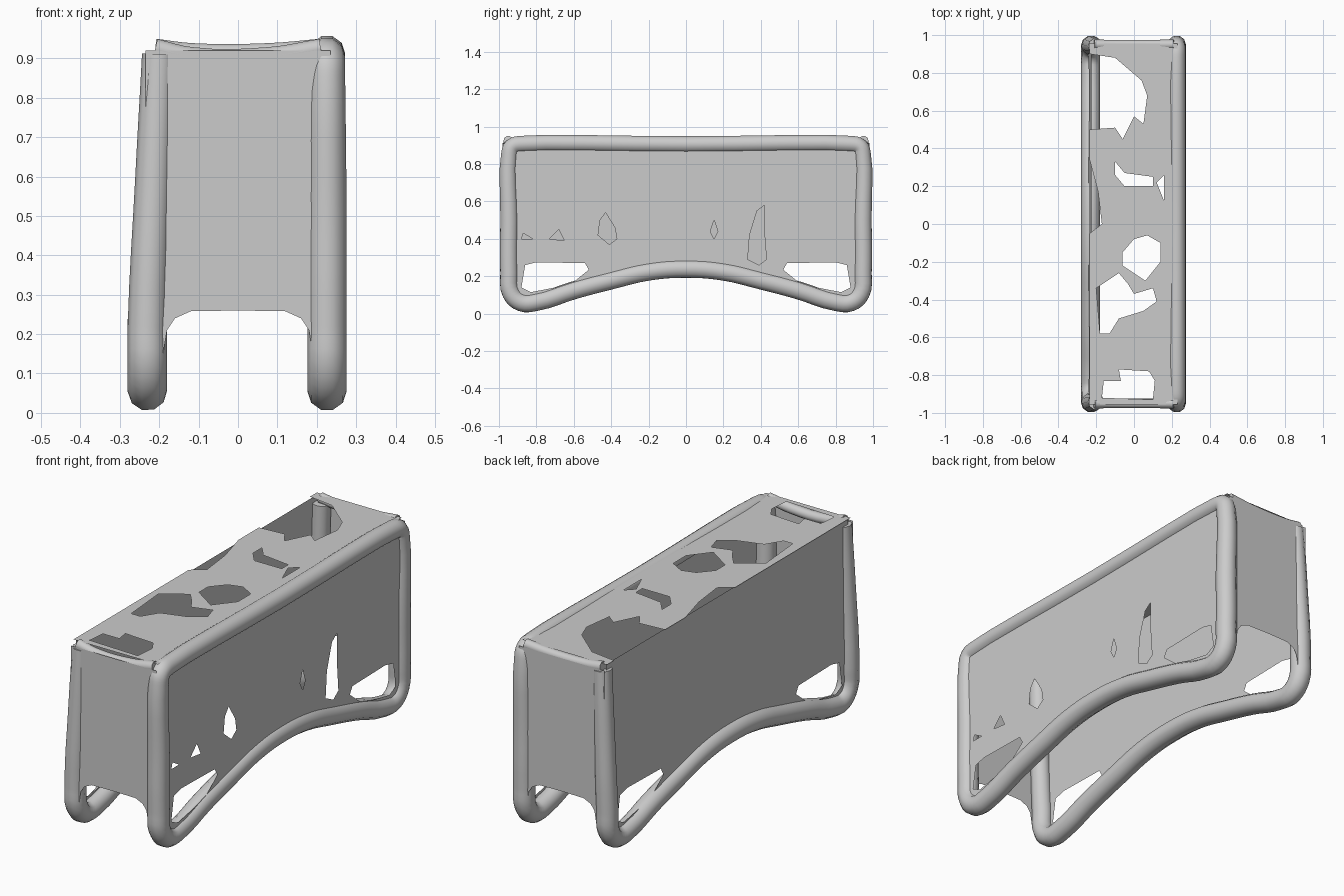
import bpy


def bake(name, curve):
    # turn a curve into a plain mesh object
    tmp = bpy.data.objects.new("tmp", curve)
    bpy.context.collection.objects.link(tmp)
    dg = bpy.context.evaluated_depsgraph_get()
    dg.update()
    mesh = bpy.data.meshes.new_from_object(tmp.evaluated_get(dg))
    bpy.data.objects.remove(tmp)
    ob = bpy.data.objects.new(name, mesh)
    bpy.context.collection.objects.link(ob)
    return ob


def tube(name, pts, closed=False):
    # pts: (x, y, z, radius)
    cu = bpy.data.curves.new(name, 'CURVE')
    cu.dimensions = '3D'
    cu.bevel_depth = 1.0
    cu.bevel_resolution = 3
    cu.resolution_u = 4
    cu.use_fill_caps = True
    sp = cu.splines.new('BEZIER')
    sp.bezier_points.add(len(pts) - 1)
    for bp, (x, y, z, r) in zip(sp.bezier_points, pts):
        bp.co = (x, y, z)
        bp.radius = r
        bp.handle_left_type = bp.handle_right_type = 'AUTO'
    sp.use_cyclic_u = closed
    ob = bake(name, cu)
    for p in ob.data.polygons:
        p.use_smooth = True
    return ob


def sheet(name, loops, place):
    # filled flat outline (first loop) with holes (other loops), then placed in 3D
    cu = bpy.data.curves.new(name, 'CURVE')
    cu.dimensions = '2D'
    cu.fill_mode = 'BOTH'
    for loop in loops:
        sp = cu.splines.new('POLY')
        sp.points.add(len(loop) - 1)
        for p, (u, v) in zip(sp.points, loop):
            p.co = (u, v, 0, 1)
        sp.use_cyclic_u = True
    ob = bake(name, cu)
    for v in ob.data.vertices:
        v.co = place(v.co.x, v.co.y)
    ob.data.update()
    return ob


def mirror(half):
    return half + [(-u, v) for u, v in reversed(half) if u != 0]


# Arched bottom rail, shared by both sides: (y, z)
arch = mirror([(-0.945, 0.22), (-0.935, 0.11), (-0.88, 0.06), (-0.8, 0.063),
               (-0.6, 0.125), (-0.4, 0.178), (-0.2, 0.225), (0, 0.24)])

# Right frame: posts, top rail and arched rail as one loop
upper = [(0.945, 0.5), (0.945, 0.85), (0.93, 0.893), (0.88, 0.907), (0, 0.905),
         (-0.88, 0.907), (-0.93, 0.893), (-0.945, 0.85), (-0.945, 0.5)]
tube("right_frame", [(0.226, y, z, 0.05 if z < 0.8 else 0.046)
                     for y, z in arch + upper], True)

# Left frame: tapering posts and arched rail, no top rail
posts = [(-0.94, 0.91), (-0.945, 0.6)]
left = posts + arch + [(-y, z) for y, z in reversed(posts)]
tube("left_frame", [(-0.23 + max(0, z - 0.25) * 0.045, y, z,
                     0.05 - max(0, z - 0.25) * 0.01) for y, z in left])

# Side panels
outline = arch + [(0.94, 0.9), (-0.94, 0.9)]
corner = [(-0.86, 0.26), (-0.8, 0.275), (-0.54, 0.27), (-0.52, 0.235),
          (-0.6, 0.17), (-0.7, 0.14), (-0.83, 0.115), (-0.88, 0.14)]
corners = [corner, [(-y, z) for y, z in corner]]
tears = [
    [(-0.43, 0.54), (-0.38, 0.46), (-0.37, 0.4), (-0.41, 0.37), (-0.47, 0.42), (-0.46, 0.5)],
    [(0.38, 0.55), (0.42, 0.58), (0.42, 0.42), (0.43, 0.29), (0.39, 0.26), (0.33, 0.29), (0.34, 0.42)],
    [(0.13, 0.44), (0.15, 0.5), (0.17, 0.44), (0.15, 0.4)],
    [(-0.88, 0.4), (-0.87, 0.43), (-0.82, 0.4)],
    [(-0.73, 0.4), (-0.68, 0.45), (-0.65, 0.39)],
]
sheet("right_panel", [outline] + corners + tears, lambda u, v: (0.25, u, v))
outline_left = arch + [(0.95, 0.94), (-0.95, 0.94)]
sheet("left_panel", [outline_left] + corners,
      lambda u, v: (-0.24 + max(0, v - 0.25) * 0.022, u, v))

# End panels with rounded leg opening
end = mirror([(-0.235, 0.92), (-0.235, 0.15), (-0.19, 0.15), (-0.18, 0.21),
              (-0.16, 0.24), (-0.12, 0.258), (0, 0.26)])
sheet("front_panel", [end], lambda u, v: (u, -0.975, v))
sheet("back_panel", [end], lambda u, v: (-u, 0.975, v))

# Rounded top edges of the ends
for name, y, sag in (("front_top_edge", -0.95, 0.015), ("back_top_edge", 0.95, 0.005)):
    tube(name, [(-0.21, y, 0.925, 0.026), (-0.12, y, 0.92 - sag, 0.025),
                (0.08, y, 0.92 - sag, 0.025), (0.21, y, 0.925, 0.026)])

# Top panel with torn left edge and holes
top = [(-0.235, -0.955), (0.23, -0.955), (0.23, 0.955), (-0.235, 0.955),
       (-0.235, 0.9), (-0.1, 0.88), (-0.03, 0.82), (0.04, 0.76), (0.07, 0.68),
       (0.05, 0.53), (0.0, 0.57), (-0.06, 0.45), (-0.1, 0.51), (-0.235, 0.5),
       (-0.235, 0.34), (-0.19, 0.17), (-0.17, 0.0), (-0.235, -0.05)]
holes = [
    [(-0.1, 0.33), (-0.05, 0.27), (0.1, 0.25), (0.1, 0.2), (-0.05, 0.2), (-0.1, 0.26)],
    [(0.12, 0.22), (0.16, 0.26), (0.16, 0.12)],
    [(-0.06, -0.15), (0.0, -0.08), (0.07, -0.06), (0.14, -0.1), (0.14, -0.2),
     (0.06, -0.3), (-0.06, -0.22)],
    [(-0.2, -0.34), (-0.08, -0.26), (-0.03, -0.32), (0.0, -0.37), (0.1, -0.34),
     (0.12, -0.41), (0.05, -0.46), (-0.08, -0.5), (-0.13, -0.58), (-0.18, -0.58)],
    [(-0.17, -0.92), (-0.16, -0.83), (-0.07, -0.83), (-0.08, -0.77), (0.08, -0.78),
     (0.11, -0.83), (0.1, -0.93)],
]
sheet("top_panel", [top] + holes, lambda u, v: (u, v, 0.943))
